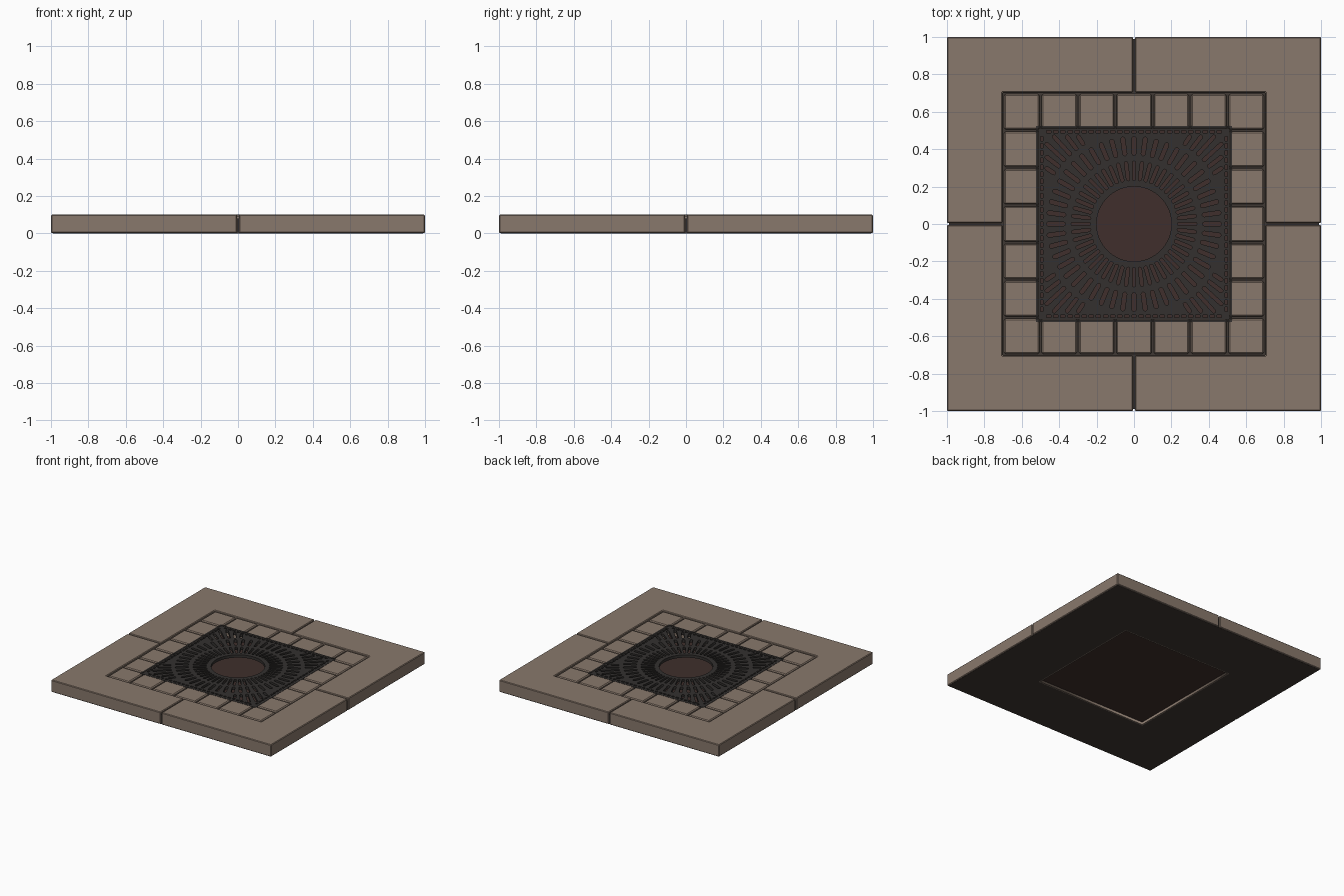
import bpy, bmesh, math
from mathutils import Matrix

if "Cube" in bpy.data.objects:
    bpy.data.objects.remove(bpy.data.objects["Cube"])


def material(name, rgb):
    m = bpy.data.materials.new(name)
    m.diffuse_color = (*rgb, 1)
    m.use_nodes = True
    m.node_tree.nodes["Principled BSDF"].inputs["Base Color"].default_value = m.diffuse_color
    return m


STONE = material("stone", (0.25, 0.19, 0.15))
MORTAR = material("mortar", (0.05, 0.04, 0.034))
IRON = material("iron", (0.033, 0.03, 0.028))
SOIL = material("soil", (0.05, 0.028, 0.025))


def prism(name, pts, z0, z1, mat, bevel=0.0):
    """Outline extruded from z0 to z1 with optional chamfered edges."""
    bm = bmesh.new()
    face = bm.faces.new([bm.verts.new((x, y, z0)) for x, y in pts])
    top = bmesh.ops.extrude_face_region(bm, geom=[face], use_keep_orig=True)
    verts = [v for v in top["geom"] if isinstance(v, bmesh.types.BMVert)]
    bmesh.ops.translate(bm, verts=verts, vec=(0, 0, z1 - z0))
    bmesh.ops.recalc_face_normals(bm, faces=bm.faces)
    me = bpy.data.meshes.new(name)
    bm.to_mesh(me)
    bm.free()
    me.materials.append(mat)
    ob = bpy.data.objects.new(name, me)
    bpy.context.collection.objects.link(ob)
    if bevel:
        mod = ob.modifiers.new("chamfer", 'BEVEL')
        mod.width = bevel
        mod.segments = 1
    return ob


def plate(name, loops, z0, z1, mat):
    """Flat plate with holes: first loop is the outline, the rest are cut out."""
    cu = bpy.data.curves.new(name, 'CURVE')
    cu.dimensions = '2D'
    cu.fill_mode = 'BOTH'
    cu.extrude = (z1 - z0) / 2
    for pts in loops:
        sp = cu.splines.new('POLY')
        sp.points.add(len(pts) - 1)
        for p, (x, y) in zip(sp.points, pts):
            p.co = (x, y, 0, 1)
        sp.use_cyclic_u = True
    cu.materials.append(mat)
    ob = bpy.data.objects.new(name, cu)
    ob.location.z = (z0 + z1) / 2
    bpy.context.collection.objects.link(ob)
    bpy.ops.object.select_all(action='DESELECT')
    ob.select_set(True)
    bpy.context.view_layer.objects.active = ob
    bpy.ops.object.convert(target='MESH')
    return bpy.context.object


def rect(x0, y0, x1, y1):
    return [(x0, y0), (x1, y0), (x1, y1), (x0, y1)]


def square(h):
    return rect(-h, -h, h, h)


def slot(angle, r0, r1, hw):
    """Rounded radial slot; r0 and r1 are the end-cap centres."""
    c, s = math.cos(angle), math.sin(angle)
    pts = []
    for r, start in ((r1, -math.pi / 2), (r0, math.pi / 2)):
        for i in range(5):
            t = start + math.pi * i / 4
            u, v = r + hw * math.cos(t), hw * math.sin(t)
            pts.append((u * c - v * s, u * s + v * c))
    return pts


# Mortar bed, open in the middle, and soil
plate("mortar_bed", [square(0.99), square(0.51)], 0.0, 0.08, MORTAR)
plate("bed_inner_lining", [square(0.512), square(0.5)], 0.0, 0.075, STONE)
prism("soil", square(0.505), 0.02, 0.032, SOIL)

# Four L-shaped corner slabs
g, a = 0.005, 0.704
corner = [(g, a), (a, a), (a, g), (1, g), (1, 1), (g, 1)]
for k in range(4):
    ob = prism("corner_slab", corner, 0.001, 0.1, STONE, 0.005)
    ob.data.transform(Matrix.Rotation(k * math.pi / 2, 4, 'Z'))

# Ring of small paving blocks
for i in range(-3, 4):
    for j in range(-3, 4):
        if max(abs(i), abs(j)) == 3:
            x, y, h = i * 0.2, j * 0.2, 0.094
            prism("paving_block", rect(x - h, y - h, x + h, y + h),
                  0.02, 0.098, STONE, 0.007)

# Grate frame
plate("grate_frame", [square(0.525), square(0.513)], 0.06, 0.1, IRON)

# Grate: trunk opening, two full rings of slots, corner slots, edge slots
loops = [square(0.511),
         [(0.2 * math.cos(t), 0.2 * math.sin(t))
          for t in (2 * math.pi * i / 64 for i in range(64))]]
N = 48
for i in range(N):
    t = 2 * math.pi * i / N
    loops.append(slot(t, 0.242, 0.328, 0.009))
    loops.append(slot(t, 0.378, 0.458, 0.011))
M = 72
for i in range(M):
    t = 2 * math.pi * (i + 0.5) / M
    r_end = 0.466 / max(abs(math.cos(t)), abs(math.sin(t)))
    if r_end > 0.53:
        loops.append(slot(t, 0.508, r_end, 0.010))
for i in range(-12, 13):
    d = i * 0.038
    for s in (-1, 1):
        e = s * 0.493
        loops.append(rect(d - 0.012, e - 0.007, d + 0.012, e + 0.007))
        loops.append(rect(e - 0.007, d - 0.012, e + 0.007, d + 0.012))
plate("tree_grate", loops, 0.075, 0.098, IRON)
